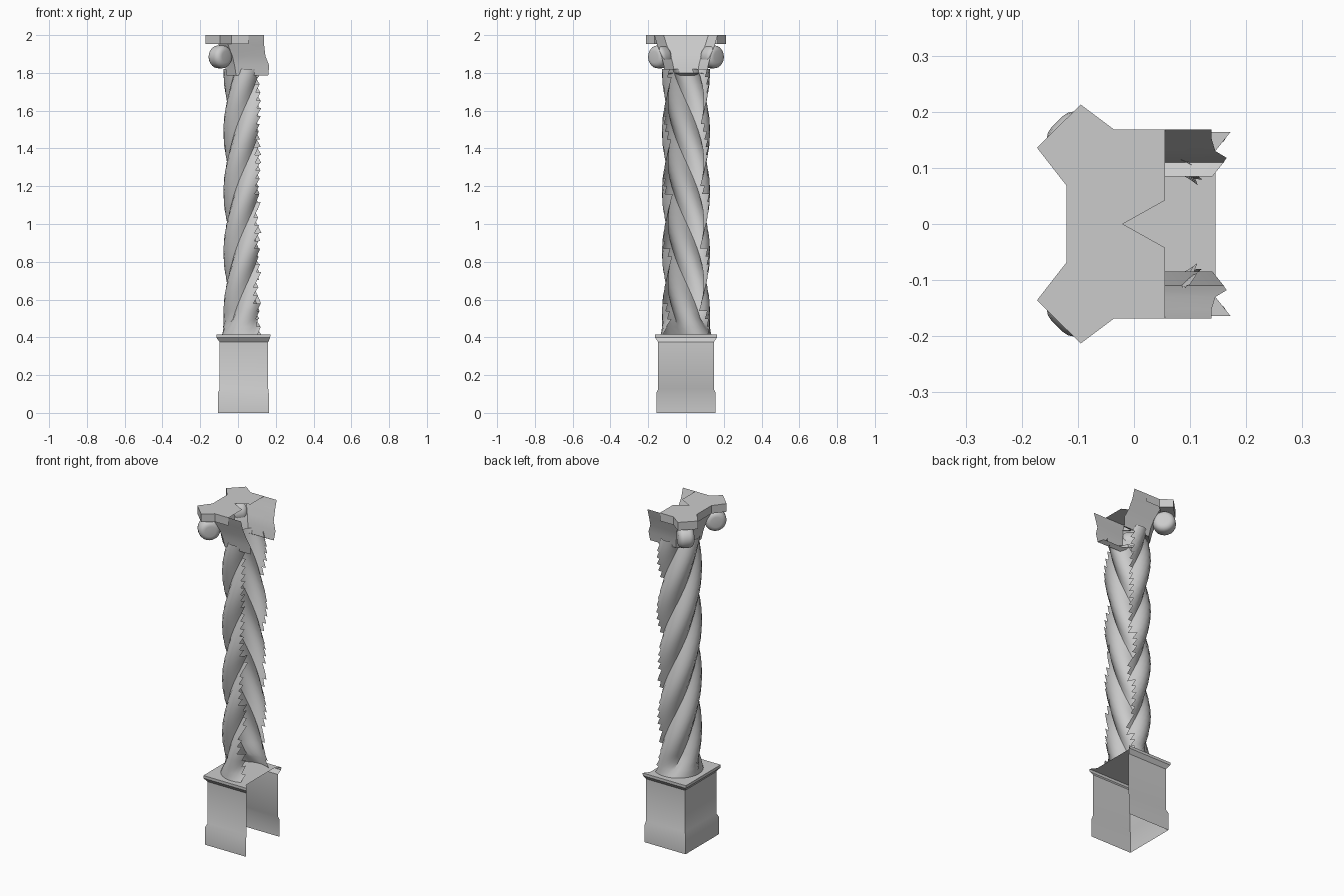
import bpy, bmesh, math
from mathutils import Matrix, Vector

cube = bpy.data.objects.get("Cube")
if cube:
    bpy.data.objects.remove(cube, do_unlink=True)

stone = bpy.data.materials.new("grey_stone")
stone.use_nodes = True
stone.diffuse_color = (0.6, 0.6, 0.6, 1)
stone.node_tree.nodes["Principled BSDF"].inputs["Base Color"].default_value = (0.6, 0.6, 0.6, 1)

AXIS = 0.05   # x of the column's centre line; the +x side is broken open
parts = []


def finish(name, bm, recalc=False):
    if recalc:
        bmesh.ops.recalc_face_normals(bm, faces=bm.faces)
    mesh = bpy.data.meshes.new(name)
    bm.to_mesh(mesh)
    bm.free()
    mesh.materials.append(stone)
    obj = bpy.data.objects.new(name, mesh)
    bpy.context.collection.objects.link(obj)
    parts.append(obj)
    return obj


def skin(bm, rings, closed=False):
    """Join successive rows of points with quads."""
    rows = [[bm.verts.new(p) for p in ring] for ring in rings]
    n = len(rows[0])
    for a, b in zip(rows, rows[1:]):
        for i in range(n if closed else n - 1):
            j = (i + 1) % n
            bm.faces.new((a[i], a[j], b[j], b[i]))
    return rows


def three_walls(half, z, end, chamfer=0.0):
    """U-shaped outline, open towards +x."""
    back = AXIS - half
    side = [(end, half), (back + chamfer, half)]
    if chamfer:
        side.append((back, half - chamfer))
    return [(x, y, z) for x, y in side] + [(x, -y, z) for x, y in reversed(side)]


# Pedestal walls: plinth, chamfer, plain die and flared cornice
bm = bmesh.new()
pedestal = [(0.157, 0, 0.163), (0.157, 0.105, 0.163), (0.147, 0.127, 0.16),
            (0.147, 0.375, 0.16), (0.164, 0.398, 0.17), (0.164, 0.414, 0.172)]
skin(bm, [three_walls(*row) for row in pedestal])
finish("pedestal_walls", bm)

# Pedestal lid with its broken front edge
bm = bmesh.new()
lid = [(0.145, 0.13), (0.172, 0.164), (AXIS - 0.164, 0.164)]
outline = lid + [(x, -y) for x, y in reversed(lid)]
bm.faces.new([bm.verts.new((x, y, 0.414)) for x, y in outline])
finish("pedestal_lid", bm)

# Twisted four-lobed shaft with a ragged opening
SEGMENTS, ROWS, LOW, HIGH, TURN = 32, 34, 0.415, 1.82, 1.28
bm = bmesh.new()
rings = []
for k in range(ROWS + 1):
    z = LOW + (HIGH - LOW) * k / ROWS
    twist = math.tau * (z - 0.53) / TURN
    flare = max(0, 1 - (z - LOW) / 0.08)
    ring = []
    for i in range(SEGMENTS):
        a = math.tau * i / SEGMENTS
        r = 0.094 + 0.034 * abs(math.cos(2 * a))
        r += flare * (0.135 - r)
        ring.append((AXIS + r * math.cos(a + twist), r * math.sin(a + twist), z))
    rings.append(ring)
skin(bm, rings, closed=True)
broken = [f for f in bm.faces if f.calc_center_median().x > 0.102]
bmesh.ops.delete(bm, geom=broken, context='FACES')
finish("twisted_shaft", bm)

# Capital bell: flared walls that curl in under the bottom
bm = bmesh.new()
bell = [(0.085, 1.80, 0.14, 0.04), (0.11, 1.787, 0.16, 0.05), (0.118, 1.84, 0.165, 0.05),
        (0.13, 1.89, 0.145, 0.05), (0.153, 1.95, 0.138, 0.05), (0.168, 2.0, 0.138, 0.05)]
skin(bm, [three_walls(*row) for row in bell])
finish("capital_bell", bm)

# Abacus: half plate with two corner horns and a notch broken to the centre
half = [(0.055, 0.042), (0.055, 0.168), (-0.035, 0.168),
        (-0.095, 0.213), (-0.173, 0.136), (-0.12, 0.068)]
outline = half + [(x, -y) for x, y in reversed(half)] + [(-0.02, 0)]
bm = bmesh.new()
bm.faces.new([bm.verts.new((x, y, 2.0)) for x, y in outline])
rim = [[(x, y, z) for x, y in outline[1:-2]] for z in (1.952, 2.0)]
skin(bm, rim)
for side in (1, -1):
    horn = [bm.verts.new((x, side * y, 1.952)) for x, y in half[2:]]
    bm.faces.new(horn)
finish("abacus", bm)

# Volutes: rounded discs set on the diagonals under the horns
for side, name in ((1, "volute_back"), (-1, "volute_front")):
    bm = bmesh.new()
    bmesh.ops.create_cone(bm, cap_ends=True, segments=20, radius1=0.061,
                          radius2=0.061, depth=0.088)
    rims = [e for e in bm.edges if abs(e.verts[0].co.z - e.verts[1].co.z) < 0.001]
    bmesh.ops.bevel(bm, geom=rims, offset=0.03, segments=4, profile=0.5, affect='EDGES')
    turn = Vector((1, side, 0)).to_track_quat('Z', 'Y').to_matrix().to_4x4()
    bm.transform(Matrix.Translation((-0.094, side * 0.139, 1.885)) @ turn)
    finish(name, bm, recalc=True)

# Smooth shading with sharp creases kept
bpy.ops.object.select_all(action='DESELECT')
for obj in parts:
    obj.select_set(True)
bpy.context.view_layer.objects.active = parts[0]
bpy.ops.object.shade_smooth_by_angle(angle=math.radians(35))
